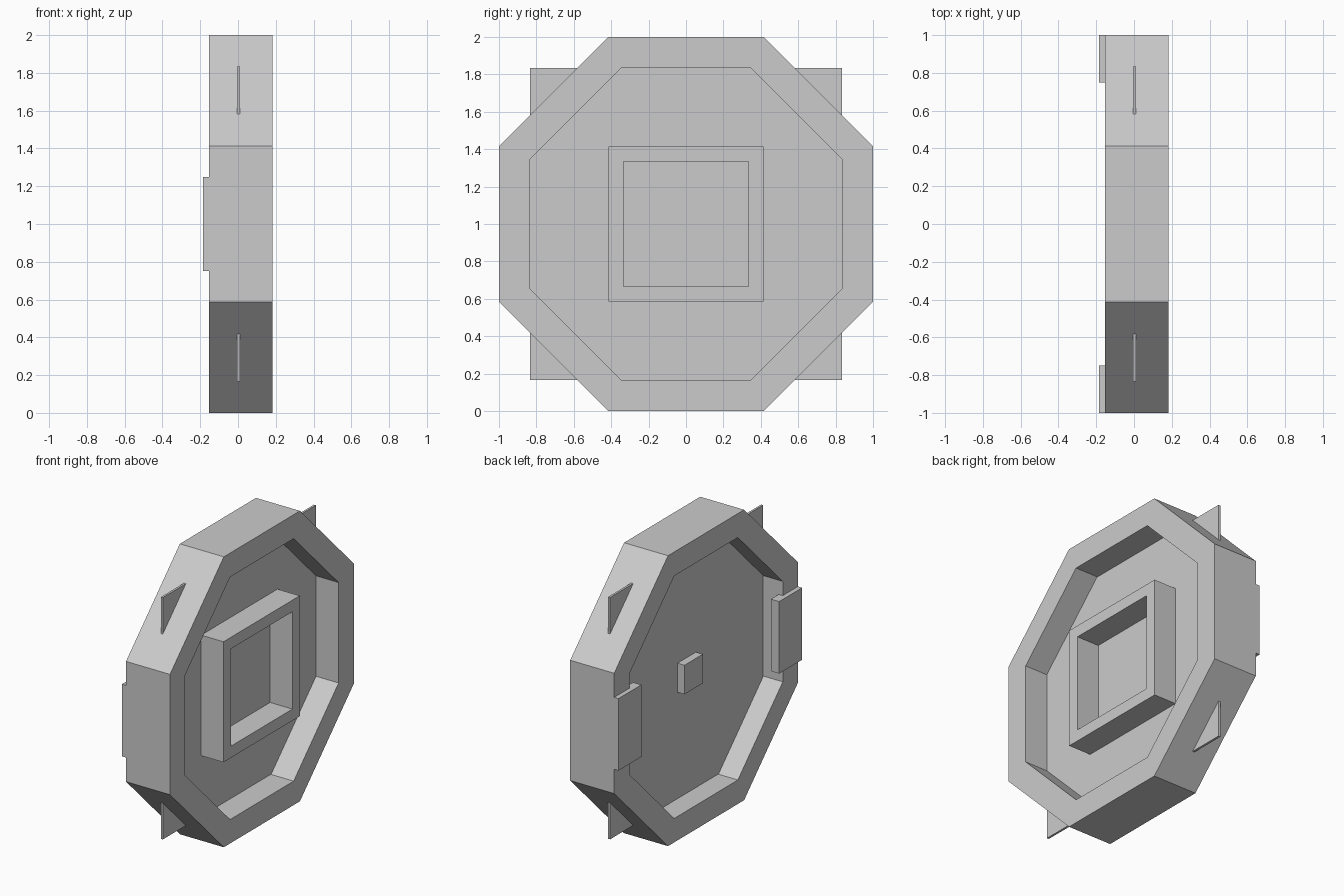
import bpy, bmesh, math

if "Cube" in bpy.data.objects:
    bpy.data.objects.remove(bpy.data.objects["Cube"])

grey = bpy.data.materials.new("light_grey")
grey.diffuse_color = (0.6, 0.6, 0.6, 1)
grey.use_nodes = True
grey.node_tree.nodes["Principled BSDF"].inputs["Base Color"].default_value = grey.diffuse_color
CZ = 1.0  # height of the hub centre


def finish(name, bm):
    bmesh.ops.recalc_face_normals(bm, faces=bm.faces)
    mesh = bpy.data.meshes.new(name)
    bm.to_mesh(mesh)
    bm.free()
    mesh.materials.append(grey)
    obj = bpy.data.objects.new(name, mesh)
    bpy.context.collection.objects.link(obj)
    return obj


def box(name, x0, x1, y0, y1, z0, z1):
    bm = bmesh.new()
    bmesh.ops.create_cube(bm, size=1)
    for v in bm.verts:
        v.co.x = x1 if v.co.x > 0 else x0
        v.co.y = y1 if v.co.y > 0 else y0
        v.co.z = z1 if v.co.z > 0 else z0
    return finish(name, bm)


def ring(name, sides, outer, inner, x0, x1):
    """Hollow polygon frame facing along x; outer and inner are apothems."""
    bm = bmesh.new()
    loops = []
    for x, apothem in ((x0, outer), (x1, outer), (x1, inner), (x0, inner)):
        r = apothem / math.cos(math.pi / sides)
        angles = [math.tau * (i + 0.5) / sides for i in range(sides)]
        loops.append([bm.verts.new((x, r * math.cos(a), CZ + r * math.sin(a)))
                      for a in angles])
    for k in range(4):
        a, b = loops[k], loops[(k + 1) % 4]
        for i in range(sides):
            j = (i + 1) % sides
            bm.faces.new((a[i], a[j], b[j], b[i]))
    return finish(name, bm)


# Thick octagonal rim
ring("octagon_rim", 8, 1.0, 0.835, -0.153, 0.182)

# Thin square panel whose corners poke through the rim
box("square_panel", -0.005, 0.01, -0.833, 0.833, CZ - 0.833, CZ + 0.833)

# Raised square frame on the +x side
ring("square_frame", 4, 0.415, 0.335, 0.005, 0.18)

# Small block in the centre of the -x side
box("centre_block", -0.058, 0.0, -0.1, 0.1, CZ - 0.1, CZ + 0.1)

# Pads on the left and right of the -x side
box("back_pad_left", -0.185, -0.122, 0.75, 1.0, CZ - 0.248, CZ + 0.248)
box("back_pad_right", -0.185, -0.122, -1.0, -0.75, CZ - 0.248, CZ + 0.248)
